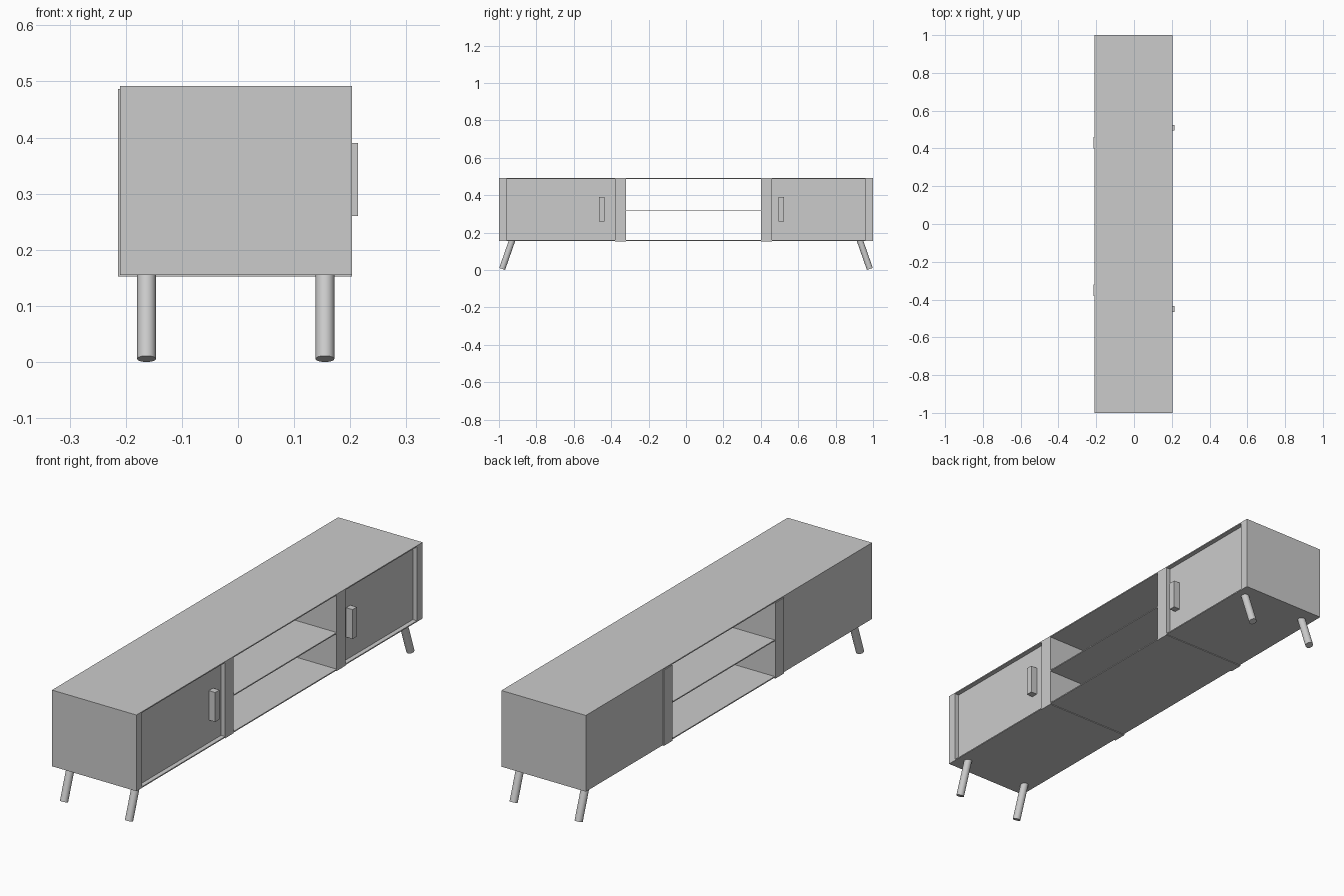
import bpy
from mathutils import Vector

if "Cube" in bpy.data.objects:
    bpy.data.objects.remove(bpy.data.objects["Cube"])

grey = bpy.data.materials.new("light grey")
grey.diffuse_color = (0.6, 0.6, 0.6, 1)
grey.use_nodes = True
grey.node_tree.nodes["Principled BSDF"].inputs["Base Color"].default_value = grey.diffuse_color


def box(name, x, y, z):
    """Box spanning the given (min, max) ranges."""
    bpy.ops.mesh.primitive_cube_add(size=1)
    ob = bpy.context.object
    ob.name = name
    lo, hi = Vector((x[0], y[0], z[0])), Vector((x[1], y[1], z[1]))
    for v in ob.data.vertices:
        v.co = Vector(((hi[i] if v.co[i] > 0 else lo[i]) for i in range(3)))
    ob.data.materials.append(grey)
    return ob


def leg(name, foot, direction, length, radius):
    """Splayed round leg with ends cut square to its axis."""
    bpy.ops.mesh.primitive_cylinder_add(vertices=32, radius=radius, depth=length)
    ob = bpy.context.object
    ob.name = name
    ob.location = foot + direction * (length / 2)
    ob.rotation_euler = direction.to_track_quat('Z', 'Y').to_euler()
    ob.data.materials.append(grey)
    bpy.ops.object.shade_smooth_by_angle()


BACK, FRONT = -0.21, 0.203
BOTTOM, TOP, SKIN = 0.155, 0.492, 0.005
inner = (BOTTOM + SKIN, TOP - SKIN)

# Thin top and floor boards, and the shelf in the open middle bay
box("top_board", (BACK, FRONT), (-1, 1), (TOP - SKIN, TOP))
box("floor_board", (BACK, FRONT), (-1, 1), (BOTTOM, BOTTOM + SKIN))
box("middle_shelf", (BACK, FRONT), (-0.32, 0.40), (0.317, 0.322))

# End panels
for name, y in (("near_end_panel", (-1, -0.96)), ("far_end_panel", (0.96, 1))):
    box(name, (BACK, FRONT), y, inner)

# Dividers stand slightly proud at the back and underneath
for name, y in (("near_divider", (-0.38, -0.32)), ("far_divider", (0.40, 0.46))):
    box(name, (-0.214, FRONT), y, (0.152, TOP - SKIN))

# Cupboards: recessed door, back panel and handle
for side, y, hy in (("near", (-0.96, -0.38), -0.45), ("far", (0.46, 0.96), 0.51)):
    box(side + "_door", (0.163, 0.183), y, inner)
    box(side + "_back_panel", (BACK, BACK + 0.01), y, inner)
    box(side + "_handle", (0.183, 0.214), (hy - 0.015, hy + 0.015), (0.26, 0.39))

# Four legs splayed towards the ends
for x, xn in ((-0.163, "back"), (0.155, "front")):
    for s, yn in ((-1, "near"), (1, "far")):
        axis = Vector((0, -s * 0.33, 0.944)).normalized()
        leg(f"{yn}_{xn}_leg", Vector((x, s * 0.983, 0.0056)), axis, 0.165, 0.0167)
